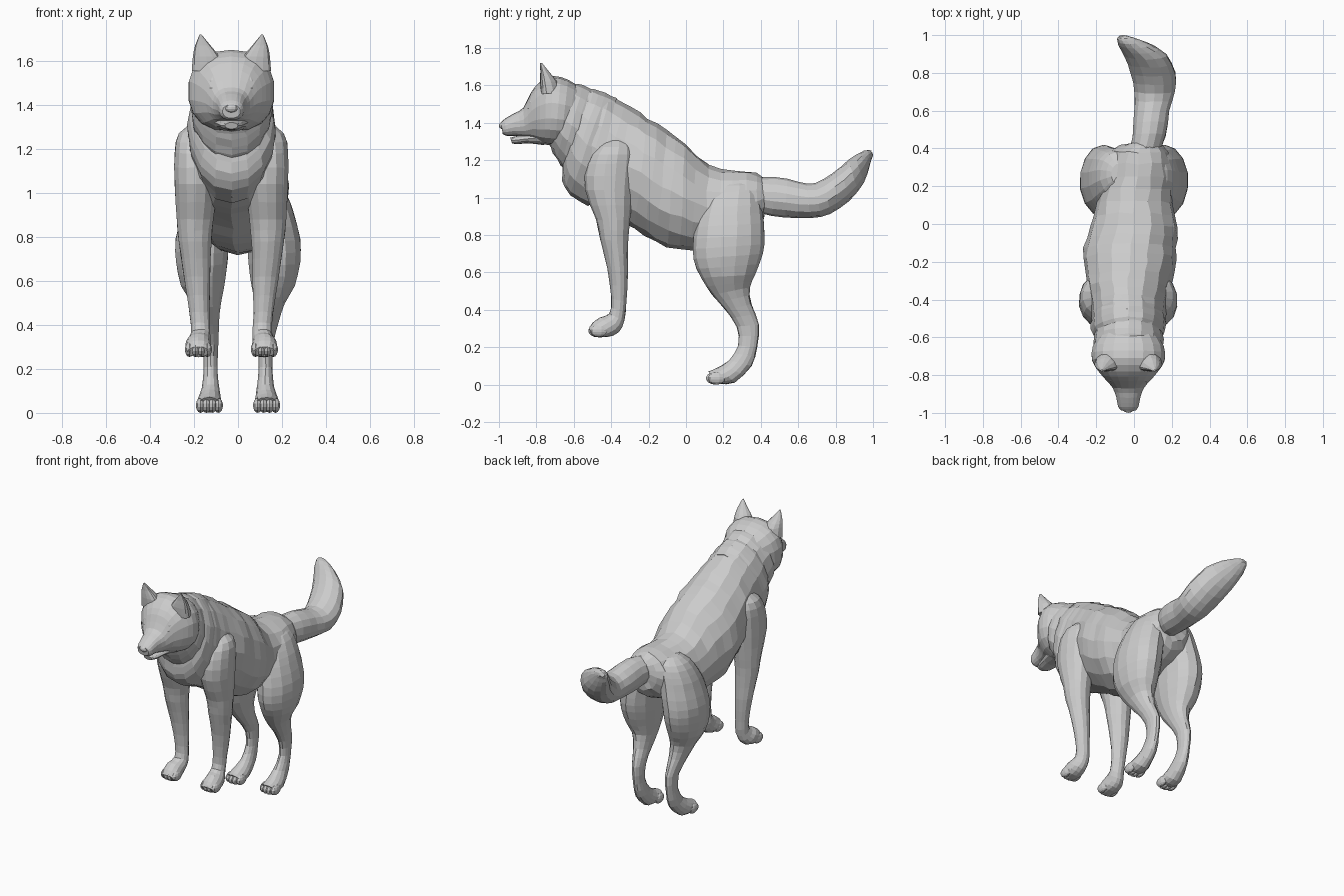
import bpy
import bmesh
import random
from math import sin, cos, pi, copysign
from mathutils import Vector

random.seed(4)
default_cube = bpy.data.objects.get("Cube")
if default_cube:
    bpy.data.objects.remove(default_cube, do_unlink=True)

# One plain grey coat
grey = bpy.data.materials.new("grey_coat")
grey.use_nodes = True
coat_colour = (0.6, 0.6, 0.6, 1)
grey.diffuse_color = coat_colour
grey.node_tree.nodes["Principled BSDF"].inputs["Base Color"].default_value = coat_colour

UNIT = 0.01      # all sizes below are in hundredths
HEAD_X = -3      # the fore body stands slightly off the centre line


def finish(name, bm):
    bmesh.ops.recalc_face_normals(bm, faces=bm.faces)
    mesh = bpy.data.meshes.new(name)
    bm.to_mesh(mesh)
    bm.free()
    mesh.materials.append(grey)
    obj = bpy.data.objects.new(name, mesh)
    bpy.context.collection.objects.link(obj)
    return obj


def spline(a, b, c, d, t):
    """Smooth in-between value of four neighbouring rings."""
    return b + 0.5 * t * (c - a + t * (2*a - 5*b + 4*c - d + t * (3*(b - c) + d - a)))


def refine(rings, steps):
    result = []
    last = len(rings) - 1
    for i in range(last):
        near = [rings[max(0, min(last, i + k))] for k in (-1, 0, 1, 2)]
        for step in range(steps):
            result.append([spline(*values, step / steps) for values in zip(*near)])
    return result + [rings[-1]]


def rounded(value, power):
    return copysign(abs(value) ** power, value)


def loft(name, rings, middle=0, side=1, sides=16, steps=2, rough=0, power=1, cup=1):
    """Skin over rings of (upper y, upper z, lower y, lower z, x offset, half width).

    A power below one squares the rings off; cup scales their upper half."""
    bm = bmesh.new()
    loops = []
    for y1, z1, y2, z2, x, width in refine(rings, steps):
        centre = Vector((middle + side * x, (y1 + y2) / 2, (z1 + z2) / 2))
        half = Vector((0, (y1 - y2) / 2, (z1 - z2) / 2))
        loop = []
        for k in range(sides):
            angle = 2 * pi * k / sides
            reach = rounded(cos(angle), power)
            if reach > 0:
                reach *= cup
            point = centre + half * reach
            point.x += abs(width) * rounded(sin(angle), power)
            point += Vector([random.uniform(-rough, rough) for _ in range(3)])
            loop.append(bm.verts.new(point * UNIT))
        loops.append(loop)
    for low, high in zip(loops, loops[1:]):
        for k in range(sides):
            n = (k + 1) % sides
            bm.faces.new((low[k], low[n], high[n], high[k]))
    bm.faces.new(loops[0])
    bm.faces.new(loops[-1])
    return finish(name, bm)


def lump(name, centre, radii):
    """Small rounded detail."""
    bm = bmesh.new()
    bmesh.ops.create_uvsphere(bm, u_segments=10, v_segments=7, radius=1)
    bmesh.ops.scale(bm, vec=Vector(radii) * UNIT, verts=bm.verts)
    bmesh.ops.translate(bm, vec=Vector(centre) * UNIT, verts=bm.verts)
    return finish(name, bm)


# Torso, from rump to neck
loft("torso", [
    (43, 109, 42, 92, 5, 8),
    (38, 113, 39, 84, 3, 15),
    (25, 115, 24, 77, 2, 19),
    (12, 117, 10, 72, 0, 20),
    (0, 129, -4, 72, 0, 23),
    (-10, 136, -16, 76, -2, 24.5),
    (-20, 142, -28, 84, -2, 24),
    (-29, 148, -40, 90, -3, 22),
    (-37, 153, -52, 96, -3, 20),
    (-44, 156, -61, 103, -3, 19),
    (-56, 159, -67, 122, -3, 16),
    (-62, 162, -70, 129, -3, 15),
], rough=0.6)

# Overlapping fur collars
loft("chest_ruff", [
    (-37, 153, -52, 95, 0, 18),
    (-43, 156, -62, 101, 0, 20),
    (-49, 158, -66, 109, 0, 19),
    (-55, 158, -66, 117, 0, 16),
], middle=HEAD_X, rough=0.4)
loft("neck_ruff", [
    (-49, 157, -63, 113, 0, 17),
    (-55, 160, -67, 117, 0, 18.5),
    (-61, 161, -71, 124, 0, 18),
    (-66, 158, -73, 128, 0, 15),
], middle=HEAD_X, rough=0.4)

# Head with a tapering muzzle
loft("head", [
    (-57, 159, -61, 130, 0, 15),
    (-63, 163, -67, 128, 0, 19),
    (-71, 165, -73, 128, 0, 19.5),
    (-78, 162, -78, 129, 0, 16),
    (-83, 156, -82, 131, 0, 12),
    (-87, 148, -86, 132, 0, 8.5),
    (-92, 145, -91, 133, 0, 6.5),
    (-97, 142, -96, 133, 0, 5.5),
    (-99, 140, -98, 134, 0, 4),
], middle=HEAD_X, sides=18, power=0.85)
loft("lower_jaw", [
    (-76, 136, -76, 128, 0, 9),
    (-84, 134, -84, 129, 0, 6.5),
    (-90, 133, -90, 128.5, 0, 5),
    (-94, 132, -93, 129, 0, 3),
], middle=HEAD_X, sides=12)
lump("nose", (HEAD_X, -98, 138.5), (3, 2, 2))

# Features that come in pairs
for side, label in ((1, "left"), (-1, "right")):
    loft(label + "_ear", [
        (-82, 155, -67, 156, 10.5, 7.5),
        (-82, 162, -69, 162, 11.5, 6),
        (-80, 167, -73, 167, 13, 3.5),
        (-78.5, 172, -77, 172, 14, 0.4),
    ], middle=HEAD_X, side=side, sides=12, cup=0.4)
    lump(label + "_eye", (HEAD_X + side * 7.5, -83.5, 147.5), (2.6, 1.6, 1))
    lump(label + "_brow", (HEAD_X + side * 7, -81.5, 150.5), (4, 2.5, 3))

    # Front leg, shoulder to paw
    loft(label + "_front_leg", [
        (-42, 133, -32, 133, 12, 4),
        (-48, 127, -28, 127, 15, 9),
        (-53, 118, -27, 118, 16, 10),
        (-54, 104, -28, 104, 16, 10),
        (-48, 88, -30, 88, 16.5, 8.5),
        (-46, 78, -31, 76, 16.5, 7.5),
        (-42, 62, -31, 60, 15.5, 6),
        (-40, 46, -32, 44, 14.5, 4.5),
        (-41, 38, -33, 34, 14, 4.5),
        (-46, 36, -36, 28, 15, 5.5),
        (-50, 33, -42, 25.5, 15, 6),
        (-52, 30, -49, 25.5, 15, 5),
    ], middle=HEAD_X, side=side, sides=14, rough=0.15)

    # Hind leg, thigh to paw
    loft(label + "_hind_leg", [
        (21, 111, 32, 110, 8, 4),
        (14, 106, 38, 107, 9, 9),
        (9, 98, 40, 100, 11.5, 11),
        (6, 90, 41, 92, 13.5, 12),
        (4, 78, 42, 80, 16, 12.5),
        (4, 67, 41, 70, 16.5, 12),
        (8, 57, 37, 59, 16, 10),
        (14, 48, 34, 52, 14.5, 7),
        (21, 40, 35, 43, 13.5, 5),
        (27, 31, 39, 32, 12.5, 3.5),
        (28, 21, 38, 20, 12.5, 3.2),
        (23, 13, 35, 10, 12.5, 4),
        (17, 9, 26, 1, 13, 5.5),
        (12, 7, 18, 0.5, 13, 5.5),
    ], side=side, sides=14, rough=0.15)

    # Four toes on each paw, the middle two further forward
    for paw, x, y, z in (("front", HEAD_X + side * 15, -48, 28.8), ("hind", side * 13, 15, 3.4)):
        for toe in (-1.5, -0.5, 0.5, 1.5):
            lump(f"{label}_{paw}_toe", (x + toe * 2.7, y + abs(toe), z), (2.2, 4.8, 3.4))

# Raised bushy tail, curling sideways to its tip
loft("tail", [
    (36, 110, 36, 93, 5, 8),
    (48, 111, 46, 90, 8, 9),
    (60, 108.5, 60, 89, 9.5, 9.5),
    (69, 107.5, 72, 89.5, 11, 11),
    (78, 113, 82, 94, 10, 12),
    (87, 120, 92, 103, 6, 11.5),
    (93, 124, 97, 113, 0, 8.5),
    (97, 125.5, 99, 120, -4, 5),
    (99, 125, 100, 122.5, -6, 2),
], sides=14, rough=0.2)
